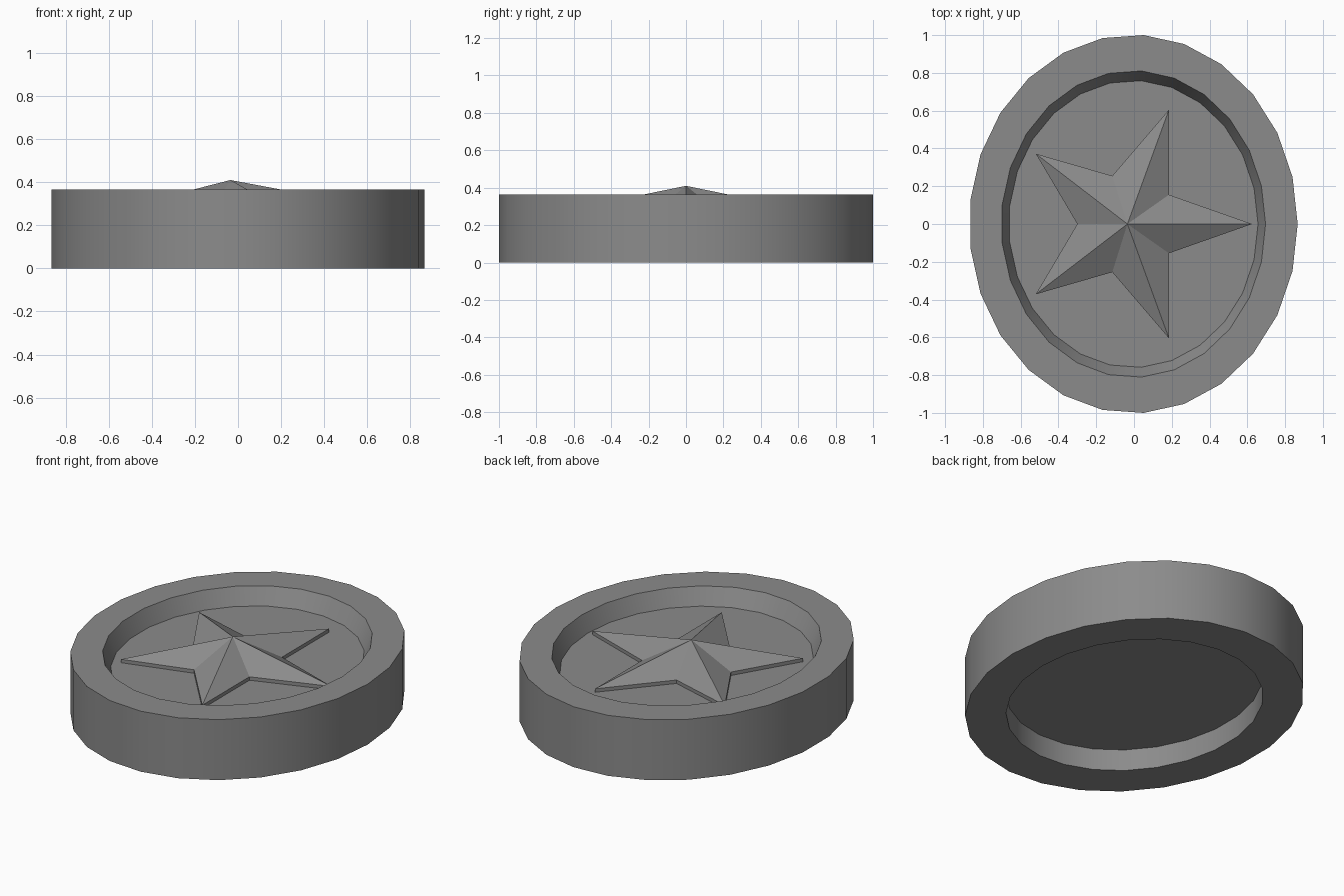
import bpy
import bmesh
from math import cos, sin, tau, radians

if "Cube" in bpy.data.objects:
    bpy.data.objects.remove(bpy.data.objects["Cube"], do_unlink=True)

SIDES = 25
CENTRE_X = -0.0035

grey = bpy.data.materials.new("stone grey")
grey.use_nodes = True
colour = (0.26, 0.26, 0.26, 1)
grey.diffuse_color = colour
grey.node_tree.nodes["Principled BSDF"].inputs["Base Color"].default_value = colour


def make_object(name, bm):
    bmesh.ops.recalc_face_normals(bm, faces=bm.faces)
    mesh = bpy.data.meshes.new(name)
    bm.to_mesh(mesh)
    bm.free()
    mesh.materials.append(grey)
    obj = bpy.data.objects.new(name, mesh)
    bpy.context.collection.objects.link(obj)
    return obj


def oval_ring(bm, rx, ry, z):
    angles = [tau * i / SIDES for i in range(SIDES)]
    return [bm.verts.new((CENTRE_X + rx * cos(a), ry * sin(a), z)) for a in angles]


# Oval disc: upper floor, sloped recess, rim, outer wall, lower recess
profile = [(0.66, 0.76, 0.265), (0.70, 0.812, 0.365), (0.87, 1.002, 0.365),
           (0.87, 1.002, 0), (0.66, 0.76, 0), (0.66, 0.76, 0.13)]
bm = bmesh.new()
rings = [oval_ring(bm, *p) for p in profile]
for lower, upper in zip(rings, rings[1:]):
    for i in range(SIDES):
        j = (i + 1) % SIDES
        bm.faces.new((lower[i], lower[j], upper[j], upper[i]))
bm.faces.new(rings[0])
bm.faces.new(rings[-1])
disc = make_object("oval_disc", bm)
bpy.ops.object.select_all(action="DESELECT")
disc.select_set(True)
bpy.context.view_layer.objects.active = disc
bpy.ops.object.shade_smooth_by_angle(angle=radians(30))

# Five-pointed star: mirrored outline, short upright edge, faceted peak
half = [(0.185, 0.155), (0.185, 0.605), (-0.115, 0.255), (-0.52, 0.372)]
outline = [(0.625, 0)] + half + [(-0.30, 0)] + [(x, -y) for x, y in reversed(half)]
bm = bmesh.new()
base = [bm.verts.new((x, y, 0.264)) for x, y in outline]
edge = [bm.verts.new((x, y, 0.286)) for x, y in outline]
peak = bm.verts.new((-0.035, 0, 0.41))
for i in range(len(outline)):
    j = (i + 1) % len(outline)
    bm.faces.new((base[i], base[j], edge[j], edge[i]))
    bm.faces.new((edge[i], edge[j], peak))
make_object("raised_star", bm)
